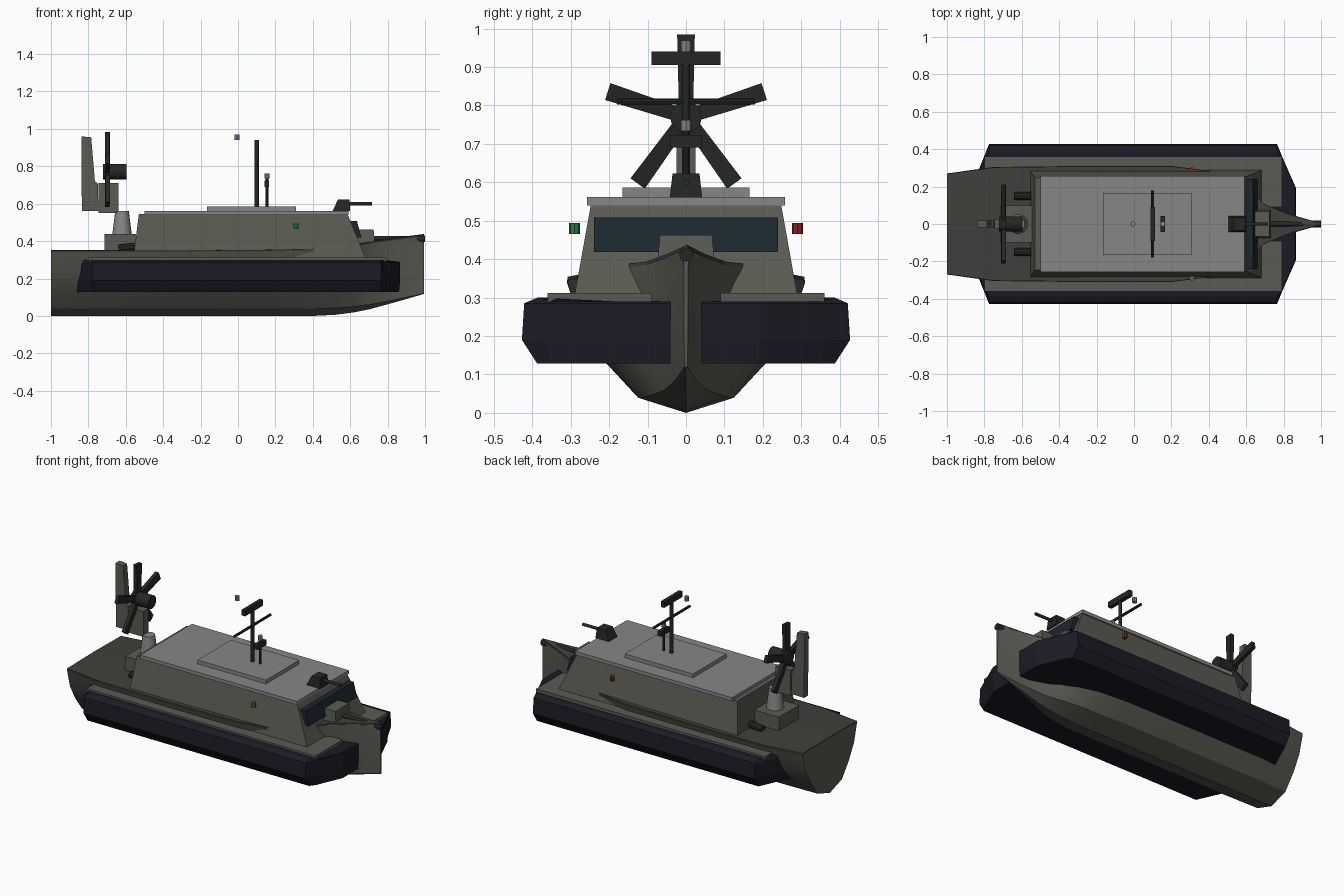
import bpy, bmesh, math
from mathutils import Vector, Matrix

if "Cube" in bpy.data.objects:
    bpy.data.objects.remove(bpy.data.objects["Cube"])


def mat(name, r, g, b):
    m = bpy.data.materials.new(name)
    m.diffuse_color = (r, g, b, 1)
    m.use_nodes = True
    m.node_tree.nodes["Principled BSDF"].inputs["Base Color"].default_value = m.diffuse_color
    return m


HULL = mat("hull_grey", .10, .105, .085)
DECK = mat("deck_grey", .05, .05, .045)
ROOF = mat("roof_grey", .24, .24, .24)
RUBBER = mat("fender_navy", .011, .011, .018)
DARK = mat("dark_metal", .018, .02, .018)
GLASS = mat("dark_glass", .011, .02, .028)
RED = mat("red_light", .25, .015, .015)
GREEN = mat("green_light", .015, .22, .05)


def finish(name, bm, m, smooth=False):
    bmesh.ops.recalc_face_normals(bm, faces=bm.faces[:])
    me = bpy.data.meshes.new(name)
    bm.to_mesh(me)
    bm.free()
    ob = bpy.data.objects.new(name, me)
    bpy.context.collection.objects.link(ob)
    me.materials.append(m)
    if smooth:
        bpy.context.view_layer.objects.active = ob
        ob.select_set(True)
        bpy.ops.object.shade_smooth_by_angle(angle=math.radians(28))
        ob.select_set(False)
    return ob


def loft(name, rings, m, smooth=False):
    """Skin closed rings of points and cap both ends."""
    bm = bmesh.new()
    vs = [[bm.verts.new(p) for p in r] for r in rings]
    n = len(rings[0])
    for a, b in zip(vs, vs[1:]):
        for i in range(n):
            j = (i + 1) % n
            bm.faces.new((a[i], a[j], b[j], b[i]))
    bm.faces.new(vs[0])
    bm.faces.new(vs[-1])
    return finish(name, bm, m, smooth)


def rect(x0, x1, y0, y1, z):
    return [(x0, y0, z), (x1, y0, z), (x1, y1, z), (x0, y1, z)]


def box(name, x0, x1, y0, y1, z0, z1, m):
    return loft(name, [rect(x0, x1, y0, y1, z0), rect(x0, x1, y0, y1, z1)], m)


def rod(name, a, b, r1, r2, m, n=12):
    a, b = Vector(a), Vector(b)
    bm = bmesh.new()
    rot = (b - a).to_track_quat('Z', 'Y').to_matrix().to_4x4()
    bmesh.ops.create_cone(bm, cap_ends=True, segments=n, radius1=r1, radius2=r2,
                          depth=(b - a).length, matrix=Matrix.Translation((a + b) / 2) @ rot)
    return finish(name, bm, m, True)


# Hull: x, half beam, sheer height, keel height, chine half beam, chine height
stations = [(-1, .27, .34, 0, .12, .04), (-.75, .305, .34, 0, .125, .04),
            (-.3, .31, .34, 0, .125, .04), (.2, .31, .345, 0, .125, .04),
            (.4, .285, .35, 0, .12, .038), (.52, .245, .362, .006, .105, .042),
            (.62, .18, .375, .019, .08, .05), (.7, .105, .385, .035, .055, .06),
            (.84, .05, .405, .073, .026, .087), (.995, .006, .425, .118, .004, .12)]
rings = []
for x, b, s, k, c, cz in stations:
    half = [(c, cz)]
    for f, t in ((.30, .45), (.62, .8)):        # rounded bilge
        half.append((c + (b - c) * t, cz + (s - cz) * f))
    half.append((b, s))
    rings.append([(x, 0, k)] + [(x, y, z) for y, z in half]
                 + [(x, 0, s + .006)] + [(x, -y, z) for y, z in reversed(half)])
loft("hull", rings, HULL, True)

# Dark deck skin over the hull
loft("deck", [[(x, -b + .002, s), (x, b - .002, s), (x, b - .002, s + .009),
               (x, 0, s + .013), (x, -b + .002, s + .009)]
              for x, b, s, *_ in stations], DECK)

# Side fenders and walkways
for side, sg in (("left", 1), ("right", -1)):
    layers = []
    for z, d in ((.128, .04), (.19, 0), (.285, .006), (.30, .04)):
        e = d * .15
        plan = [(-.87 + e, .04), (-.87 + e, .19), (-.775, .427 - d),
                (.765, .427 - d), (.79, .365 - d * .3), (.867 - e, .19), (.867 - e, .04)]
        layers.append([(x, sg * y, z if x < .78 else min(z, .29)) for x, y in plan])
    loft(side + "_fender", layers, RUBBER)
    lo, hi = sorted((sg * .09, sg * .36))
    box(side + "_walkway", -.8, .79, lo, hi, .285, .312, HULL)
    # Exhaust stubs beside the fan base
    rod(side + "_exhaust", (-.64, sg * .15, .36), (-.55, sg * .15, .37), .022, .022, DARK, 10)

# Cabin with sloping walls and roof slabs
loft("cabin", [rect(-.56, .685, -.29, .29, .305), rect(-.53, .585, -.247, .247, .545)], HULL)
box("roof", -.5, .59, -.257, .257, .54, .562, ROOF)
box("roof_hatch", -.165, .31, -.165, .165, .56, .586, ROOF)
loft("windscreen", [rect(.6, .66, -.24, .24, .418), rect(.59, .636, -.24, .24, .508)], GLASS)

# Bow gun on its mount
loft("bow_mount", [rect(.62, .735, -.077, .077, .36), rect(.62, .725, -.068, .068, .463)], HULL)
rod("bow_barrel", (.7, 0, .415), (.96, 0, .413), .013, .013, DARK)
rod("bow_muzzle", (.955, 0, .412), (1, 0, .412), .018, .018, DARK)

# Roof gun
loft("roof_turret", [rect(.505, .6, -.042, .042, .56), rect(.535, .595, -.035, .035, .623)], DARK)
rod("roof_barrel", (.58, 0, .6), (.717, 0, .6), .009, .009, DARK)

# Masts, spar and radar bars
rod("main_mast", (.1, 0, .58), (.1, 0, .94), .011, .011, DARK)
rod("mast_spar", (.1, -.18, .81), (.1, .18, .81), .008, .008, DARK, 8)
box("radar_bar", .088, .112, -.09, .09, .905, .941, DARK)
rod("short_mast", (.155, 0, .58), (.155, 0, .735), .007, .007, DARK, 8)
box("short_radar", .143, .167, -.042, .042, .69, .723, DARK)

# Navigation lights
for name, x, y, z, m in (("port_light", .31, .29, .48, RED),
                         ("starboard_light", .31, -.29, .48, GREEN),
                         ("mast_light", .155, 0, .748, ROOF),
                         ("stern_light", -.005, 0, .955, ROOF)):
    rod(name, (x, y, z - .014), (x, y, z + .014), .014, .014, m, 8)

# Stern fan: base, pedestal, gearbox, tail fin
box("fan_base", -.715, -.545, -.1, .1, .34, .437, HULL)
rod("fan_pedestal", (-.62, 0, .435), (-.62, 0, .562), .052, .036, ROOF, 16)
box("fan_gearbox", -.745, -.64, -.025, .025, .55, .71, HULL)
fin = [(-.835, .56), (-.745, .56), (-.75, .71), (-.765, .72), (-.785, .955), (-.837, .96)]
loft("tail_fin", [[(x, y, z) for x, z in fin] for y in (-.02, .02)], HULL)
rod("fan_hub", (-.722, 0, .77), (-.597, 0, .77), .041, .041, DARK, 16)

# Five fan blades around the hub
for i in range(5):
    spin = Matrix.Rotation(math.radians(72 * i), 4, 'X')
    tips = []
    for r, w in ((.0, .018), (.214, .023)):
        ring = [Vector((.01, -w, r)), Vector((.014, w, r)),
                Vector((-.01, w, r)), Vector((-.014, -w, r))]
        tips.append([spin @ p + Vector((-.698, 0, .77)) for p in ring])
    loft("fan_blade_%d" % (i + 1), tips, DARK)
